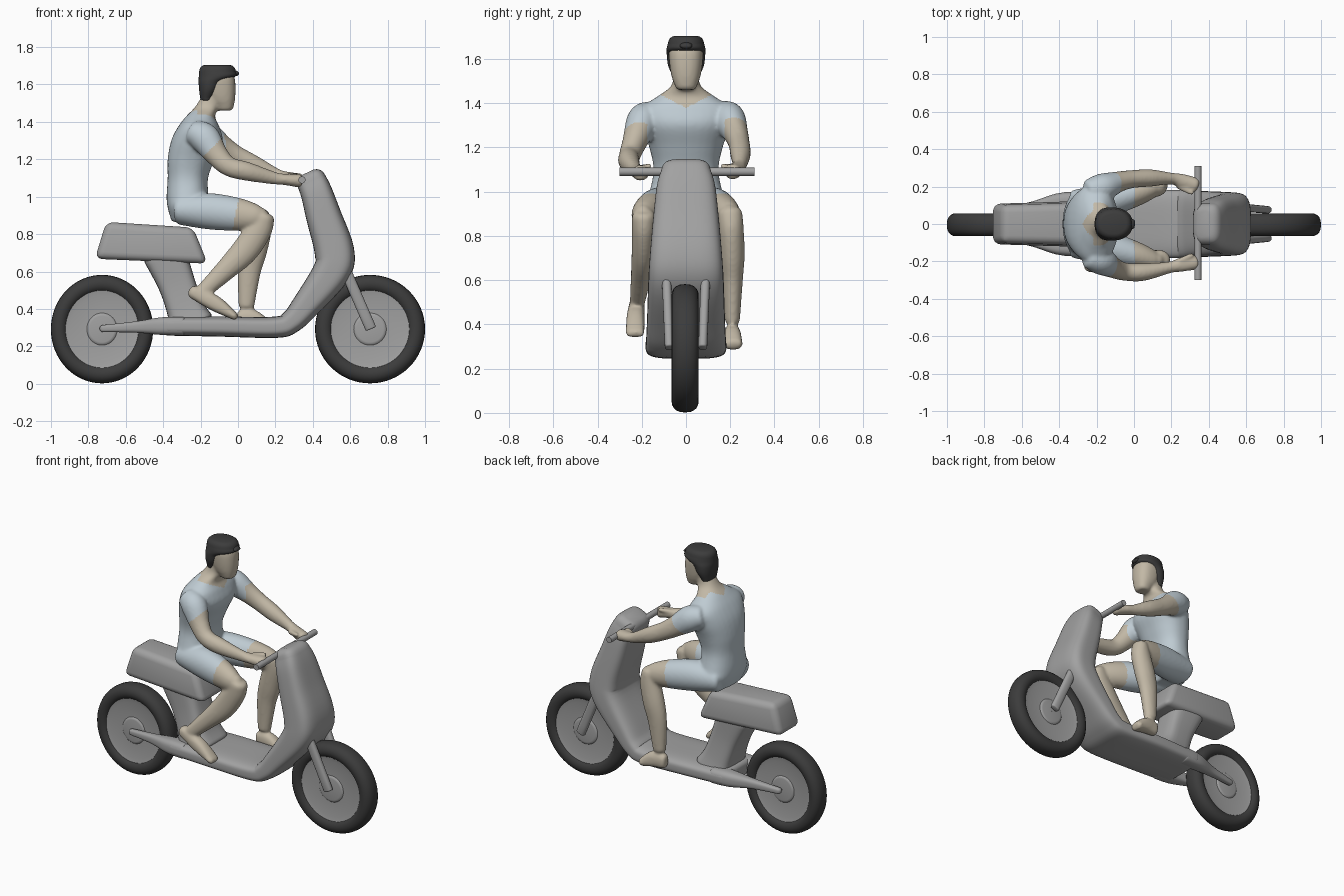
import bpy, bmesh, math
from mathutils import Vector


def material(name, rgb):
    m = bpy.data.materials.new(name)
    m.diffuse_color = (*rgb, 1)
    return m


DARK = material("dark", (0.045, 0.045, 0.045))
GREY = material("grey", (0.36, 0.36, 0.36))
SKIN = material("skin", (0.54, 0.48, 0.38))
CLOTH = material("cloth", (0.52, 0.60, 0.65))


def finish(name, bm, mat=GREY, angle=40):
    bmesh.ops.recalc_face_normals(bm, faces=bm.faces)
    me = bpy.data.meshes.new(name)
    for f in bm.faces:
        f.smooth = True
    bm.to_mesh(me)
    bm.free()
    me.set_sharp_from_angle(angle=math.radians(angle))
    ob = bpy.data.objects.new(name, me)
    bpy.context.collection.objects.link(ob)
    me.materials.append(mat)
    return ob


def spline(pts, steps):
    # Catmull-Rom through positions and half sizes alike
    out = []
    for i in range(len(pts) - 1):
        p0, p1, p2, p3 = pts[max(i - 1, 0)], pts[i], pts[i + 1], pts[min(i + 2, len(pts) - 1)]
        for k in range(steps):
            t = k / steps
            out.append([0.5 * (2 * b + (c - a) * t + (2 * a - 5 * b + 4 * c - d) * t * t
                               + (3 * b - a - 3 * c + d) * t ** 3)
                        for a, b, c, d in zip(p0, p1, p2, p3)])
    return out + [list(pts[-1])]


def loft(bm, pts, power=2.0, cap=(0.02, 0.02), flat=False, seg=32, steps=5):
    # pts: x, y, z, half width across y, half thickness; ends are rounded
    rows = spline(pts, steps)
    pos = [Vector(r[:3]) for r in rows]
    n = len(rows)
    frames = []
    for i in range(n):
        t = Vector((0, 0, 1)) if flat else (pos[min(i + 1, n - 1)] - pos[max(i - 1, 0)]).normalized()
        lat = (Vector((0, 1, 0)) - t * t.y).normalized()
        frames.append((pos[i], t, lat, t.cross(lat), rows[i][3], rows[i][4]))

    def rounded(fr, d):
        c, t, u, v, a, b = fr
        res = []
        for k in range(1, 5):
            w = math.radians(20 * k)
            inset = min(abs(d), a * 0.98, b * 0.98) * (1 - math.cos(w))
            res.append((c + t * d * math.sin(w), t, u, v, a - inset, b - inset))
        return res
    frames = rounded(frames[0], -cap[0])[::-1] + frames + rounded(frames[-1], cap[1])
    rings = []
    for c, t, u, v, a, b in frames:
        ring = []
        for k in range(seg):
            w = 2 * math.pi * (k + 0.5) / seg
            cs, sn = math.cos(w), math.sin(w)
            ring.append(bm.verts.new(c + u * a * math.copysign(abs(cs) ** (2 / power), cs)
                                     + v * b * math.copysign(abs(sn) ** (2 / power), sn)))
        rings.append(ring)
    for r, s in zip(rings, rings[1:]):
        for k in range(seg):
            bm.faces.new((r[k], r[(k + 1) % seg], s[(k + 1) % seg], s[k]))
    bm.faces.new(rings[0])
    bm.faces.new(rings[-1])


def loft_object(name, pts, mat=GREY, **kw):
    bm = bmesh.new()
    loft(bm, pts, **kw)
    return finish(name, bm, mat)


def lathe(name, profile, centre, sx, mat=GREY, seg=64):
    # closed (radius, y) profile turned about the axle
    bm = bmesh.new()
    rings = [[bm.verts.new((centre[0] + sx * r * math.cos(2 * math.pi * k / seg), centre[1] + y,
                            centre[2] + r * math.sin(2 * math.pi * k / seg))) for k in range(seg)]
             for r, y in profile]
    for r, s in zip(rings, rings[1:] + rings[:1]):
        for k in range(seg):
            bm.faces.new((r[k], r[(k + 1) % seg], s[(k + 1) % seg], s[k]))
    return finish(name, bm, mat, 35)


# Wheels: tyre and dished disc with hub ring
tyre = [(0.242 + 0.048 * math.cos(w), 0.061 * math.copysign(abs(math.sin(w)) ** 0.8, math.sin(w)))
        for w in [2 * math.pi * k / 20 for k in range(20)]]
half = [(0.002, 0.044), (0.07, 0.044), (0.08, 0.042), (0.086, 0.036), (0.18, 0.038), (0.215, 0.046)]
disc = half + [(r, -y) for r, y in half[::-1]]
for tag, x, sx in (("front", 0.706, 1.014), ("rear", -0.727, 0.943)):
    lathe(tag + "_tyre", tyre, (x, -0.004, 0.292), sx, DARK)
    lathe(tag + "_wheel_disc", disc, (x, -0.004, 0.292), sx)

# Step-through body: leg shield sweeping into the floor
loft_object("body_shell", [
    (0.392, 0, 1.085, 0.112, 0.08), (0.42, 0, 1.02, 0.132, 0.085), (0.46, 0, 0.89, 0.147, 0.095),
    (0.515, 0, 0.71, 0.163, 0.106), (0.5, 0, 0.60, 0.17, 0.1), (0.365, 0, 0.42, 0.176, 0.076),
    (0.285, 0, 0.332, 0.18, 0.063), (0.2, 0, 0.302, 0.182, 0.057), (-0.1, 0, 0.306, 0.182, 0.054),
    (-0.37, 0, 0.308, 0.17, 0.051)], power=3.6, cap=(0.05, 0.03), seg=48)

# Seat column
loft_object("seat_column", [(-0.255, 0, 0.33, 0.135, 0.12), (-0.285, 0, 0.41, 0.118, 0.1),
            (-0.33, 0, 0.54, 0.105, 0.1), (-0.39, 0, 0.69, 0.105, 0.117)], power=4)

# Seat: tapered block with soft edges
bm = bmesh.new()
outline = [(-0.765, 0.668, 0.11), (-0.162, 0.642, 0.13), (-0.24, 0.835, 0.11), (-0.705, 0.865, 0.10)]
sides = [[bm.verts.new((x, s * w, z)) for x, z, w in outline] for s in (-1, 1)]
for side in sides:
    bm.faces.new(side)
for k in range(4):
    j = (k + 1) % 4
    bm.faces.new((sides[0][k], sides[0][j], sides[1][j], sides[1][k]))
bmesh.ops.bevel(bm, geom=bm.edges[:], offset=0.04, segments=5, profile=0.5, affect='EDGES')
finish("seat", bm)

# Swing arms and front forks
for tag, s in (("left", 1), ("right", -1)):
    loft_object(tag + "_swing_arm", [
        (-0.3, s * 0.118, 0.308, 0.055, 0.05), (-0.41, s * 0.113, 0.308, 0.05, 0.047),
        (-0.55, s * 0.09, 0.303, 0.028, 0.03), (-0.72, s * 0.07, 0.295, 0.018, 0.019)], power=2.8)
    loft_object(tag + "_fork", [(0.53, s * 0.092, 0.71, 0.022, 0.03), (0.708, s * 0.076, 0.30, 0.02, 0.03)],
                power=2.5, cap=(0.008, 0.008), seg=20)

# Handlebar
bm = bmesh.new()
bmesh.ops.create_cone(bm, cap_ends=True, segments=24, radius1=0.019, radius2=0.019, depth=0.61)
for v in bm.verts:
    v.co = Vector((0.342 + v.co.x, 0.005 + v.co.z, 1.09 + v.co.y))
finish("handlebar", bm)

# Rider: overlapping lofts fused into one skin
bm = bmesh.new()
# torso and neck
loft(bm, [(-0.275, 0, 0.885, 0.15, 0.085), (-0.268, 0, 0.94, 0.185, 0.108), (-0.27, 0, 1.0, 0.165, 0.112),
          (-0.268, 0, 1.1, 0.147, 0.108), (-0.25, 0, 1.2, 0.166, 0.126), (-0.22, 0, 1.3, 0.2, 0.137),
          (-0.21, 0, 1.375, 0.205, 0.11), (-0.2, 0, 1.43, 0.13, 0.077), (-0.165, 0, 1.48, 0.066, 0.064),
          (-0.13, 0, 1.55, 0.056, 0.056)], power=2.3, flat=True)
# head
loft(bm, [(-0.07, 0, 1.48, 0.05, 0.046), (-0.086, 0, 1.52, 0.065, 0.07), (-0.098, 0, 1.58, 0.075, 0.085),
          (-0.105, 0, 1.64, 0.077, 0.086), (-0.11, 0, 1.68, 0.06, 0.065)], power=2.4, flat=True)
# thighs
for s in (-1, 1):
    loft(bm, [(-0.3, s * 0.09, 0.93, 0.095, 0.082), (-0.15, s * 0.125, 0.922, 0.09, 0.097),
              (0.0, s * 0.165, 0.905, 0.074, 0.088), (0.085, s * 0.19, 0.893, 0.058, 0.07),
              (0.12, s * 0.195, 0.887, 0.045, 0.055)], cap=(0.03, 0.035))
# lower legs and feet
loft(bm, [(0.138, -0.192, 0.885, 0.053, 0.058), (0.11, -0.192, 0.82, 0.053, 0.07), (0.035, -0.195, 0.71, 0.051, 0.072),
          (-0.075, -0.206, 0.6, 0.044, 0.056), (-0.18, -0.22, 0.5, 0.034, 0.042)], cap=(0.03, 0.02))
loft(bm, [(-0.235, -0.222, 0.488, 0.035, 0.036), (-0.12, -0.228, 0.428, 0.041, 0.042),
          (-0.02, -0.23, 0.362, 0.043, 0.021)], power=2.5, cap=(0.03, 0.02))
loft(bm, [(0.12, 0.2, 0.9, 0.055, 0.05), (0.115, 0.205, 0.83, 0.056, 0.065), (0.085, 0.21, 0.71, 0.055, 0.07),
          (0.06, 0.211, 0.6, 0.046, 0.062), (0.045, 0.21, 0.42, 0.034, 0.043)], cap=(0.03, 0.02))
loft(bm, [(0.015, 0.208, 0.345, 0.033, 0.047), (0.08, 0.21, 0.345, 0.039, 0.05),
          (0.155, 0.214, 0.312, 0.042, 0.028)], power=2.5)
# arms, hands and thumbs
loft(bm, [(-0.225, -0.175, 1.34, 0.07, 0.07), (-0.175, -0.198, 1.31, 0.074, 0.08), (-0.115, -0.232, 1.225, 0.056, 0.062),
          (-0.05, -0.255, 1.162, 0.048, 0.052), (0.05, -0.257, 1.135, 0.047, 0.05), (0.19, -0.232, 1.1, 0.031, 0.034),
          (0.25, -0.218, 1.092, 0.038, 0.03), (0.325, -0.205, 1.085, 0.04, 0.036)], cap=(0.03, 0.02))
loft(bm, [(-0.225, 0.175, 1.345, 0.07, 0.068), (-0.165, 0.197, 1.322, 0.074, 0.08), (-0.085, 0.225, 1.265, 0.056, 0.064),
          (-0.01, 0.24, 1.218, 0.048, 0.055), (0.09, 0.246, 1.168, 0.046, 0.05), (0.2, 0.243, 1.12, 0.031, 0.034),
          (0.25, 0.232, 1.106, 0.038, 0.03), (0.325, 0.21, 1.09, 0.04, 0.036)], cap=(0.03, 0.02))
for s in (-1, 1):
    loft(bm, [(0.24, s * 0.2, 1.105, 0.016, 0.016), (0.31, s * 0.165, 1.118, 0.012, 0.013)], cap=(0.01, 0.012))
rider = finish("rider_body", bm, CLOTH)
bpy.context.view_layer.objects.active = rider
rider.select_set(True)
mod = rider.modifiers.new("fuse", 'REMESH')
mod.mode, mod.voxel_size, mod.use_smooth_shade = 'VOXEL', 0.0085, True
mod = rider.modifiers.new("relax", 'SMOOTH')
mod.factor, mod.iterations = 0.5, 8
for m in list(rider.modifiers):
    bpy.ops.object.modifier_apply(modifier=m.name)

# Clothing: shirt and shorts painted by region
me = rider.data
me.materials.append(SKIN)
for p in me.polygons:
    x, y, z = p.center
    y = abs(y)
    neck = z > 1.38 + 0.5 * y + (0.05 if x < -0.22 else 0) and y < 0.13
    arm = z > 1.02 and (x > -0.05 or (y > 0.175 and x - z > -1.4))
    leg = z < 1.02 and (z < 0.8 or x > -0.03 + 0.2 * (z - 0.82))
    p.material_index = 1 if neck or arm or leg else 0
    p.use_smooth = True

# Hair with nape and swept fringe
loft_object("hair", [(-0.168, 0, 1.525, 0.062, 0.034), (-0.156, 0, 1.57, 0.081, 0.052),
            (-0.143, 0, 1.615, 0.087, 0.068), (-0.11, 0, 1.645, 0.088, 0.1), (-0.11, 0, 1.67, 0.082, 0.098)],
            DARK, power=2.15, flat=True, cap=(0.012, 0.035))
loft_object("hair_fringe", [(-0.08, 0.005, 1.672, 0.055, 0.025), (-0.015, 0, 1.66, 0.028, 0.015)], DARK)
